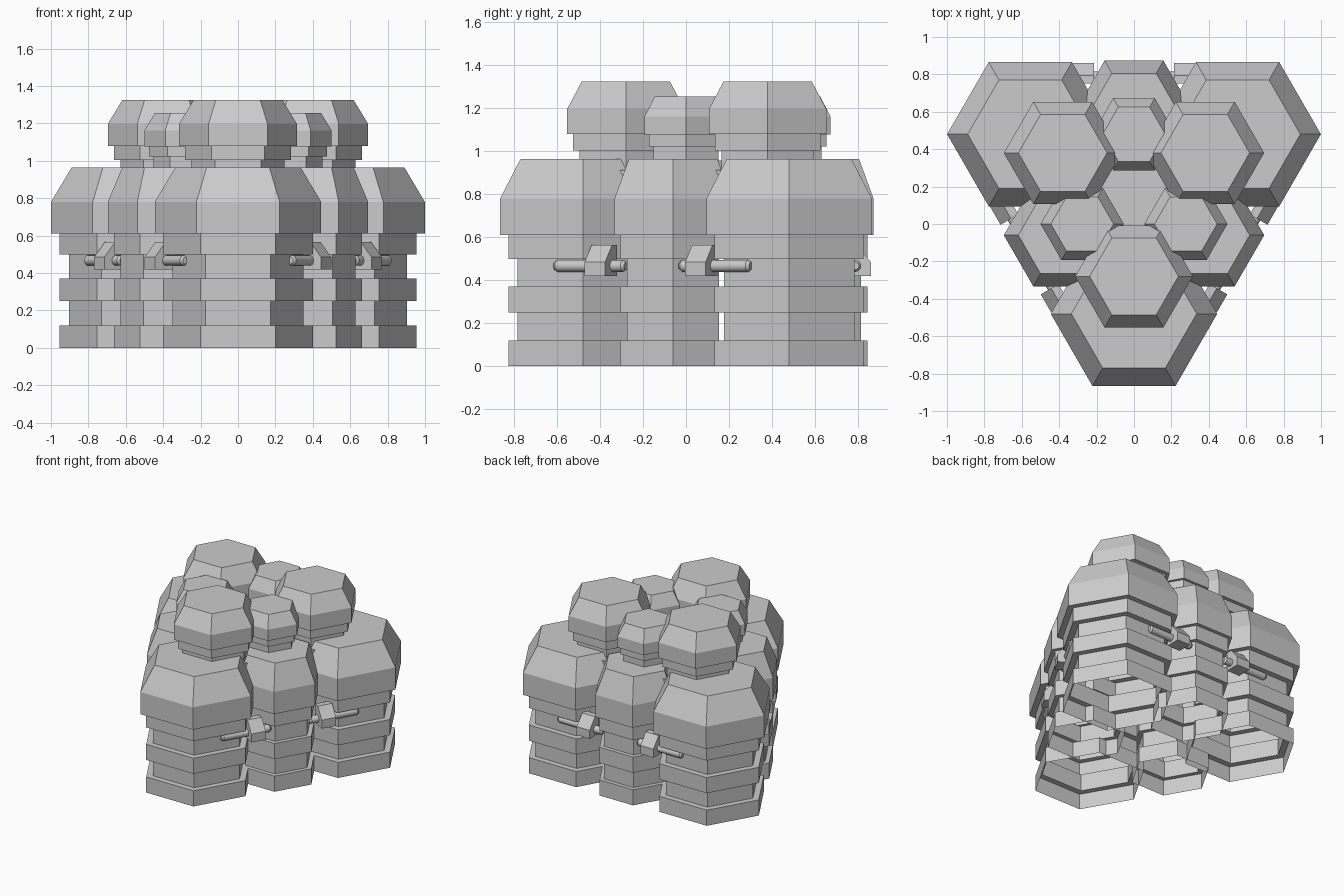
import bpy, bmesh, math
from mathutils import Vector

if "Cube" in bpy.data.objects:
    bpy.data.objects.remove(bpy.data.objects["Cube"])

CY = 0.16  # y of the triangular layout's centre

# tower outline as (radius, height): alternating bands, then a sloped cap
PROFILE = [(.40, 0), (.40, .12), (.35, .12), (.35, .25), (.40, .25), (.40, .37),
           (.35, .37), (.35, .50), (.40, .50), (.40, .61), (.445, .61),
           (.445, .78), (.335, .965)]


def finish(bm, name):
    bmesh.ops.recalc_face_normals(bm, faces=bm.faces[:])
    me = bpy.data.meshes.new(name)
    bm.to_mesh(me)
    bm.free()
    ob = bpy.data.objects.new(name, me)
    bpy.context.collection.objects.link(ob)
    return ob


def tower(name, dist, angle, sxy, sz, top):
    """Hexagonal banded shell, open underneath."""
    a = math.radians(angle)
    cx, cy = dist * math.cos(a), CY + dist * math.sin(a)
    base = top - .965 * sz
    bm = bmesh.new()
    rings = []
    for r, z in PROFILE:
        rings.append([bm.verts.new((cx + r * sxy * math.cos(k * math.pi / 3),
                                    cy + r * sxy * math.sin(k * math.pi / 3),
                                    base + z * sz)) for k in range(6)])
    for lo, hi in zip(rings, rings[1:]):
        for k in range(6):
            n = (k + 1) % 6
            bm.faces.new((lo[k], lo[n], hi[n], hi[k]))
    bm.faces.new(rings[-1])
    finish(bm, name)


def joint(angle, side):
    """Rod and clip linking a large tower to a small one."""
    a = math.radians(angle)
    out = Vector((math.cos(a), math.sin(a), 0))
    along = Vector((-math.sin(a), math.cos(a), 0)) * side
    up = Vector((0, 0, 1))
    centre = Vector((0, CY, 0))

    def prism(name, rings):
        bm = bmesh.new()
        rows = [[bm.verts.new(centre + out * r + along * t + up * z) for r, z in pts]
                for t, pts in rings]
        n = len(rows[0])
        for lo, hi in zip(rows, rows[1:]):
            for k in range(n):
                bm.faces.new((lo[k], lo[(k + 1) % n], hi[(k + 1) % n], hi[k]))
        bm.faces.new(rows[0])
        bm.faces.new(rows[-1])
        return finish(bm, name)

    def circle(r):
        return [(.627 + r * math.cos(k * math.pi / 8), .467 + r * math.sin(k * math.pi / 8))
                for k in range(16)]
    rod = prism("link_rod", [(.146, circle(.018)), (.16, circle(.028)),
                             (.512, circle(.028)), (.526, circle(.018))])
    bpy.context.view_layer.objects.active = rod
    rod.select_set(True)
    bpy.ops.object.shade_smooth_by_angle(angle=math.radians(30))
    rod.select_set(False)
    clip = [(.59, .42), (.70, .42), (.70, .485), (.635, .565), (.59, .565)]
    prism("link_clip", [(.215, clip), (.325, clip)])


for ang in (30, 150, 270):
    tower("large_tower", .64, ang, 1, 1, .965)
    tower("upper_tower", .44, ang, .708, .69, 1.325)
for ang in (90, 210, 330):
    tower("small_tower", .44, ang, .708, 1, .965)
    tower("small_upper_tower", .32, ang, .5, .5, 1.255)
    for s in (-1, 1):
        joint(ang, s)

# plate closing the gap in the middle
bm = bmesh.new()
bmesh.ops.create_circle(bm, cap_ends=True, segments=6, radius=.30)
for v in bm.verts:
    v.co += Vector((0, CY, .78))
finish(bm, "centre_plate")
